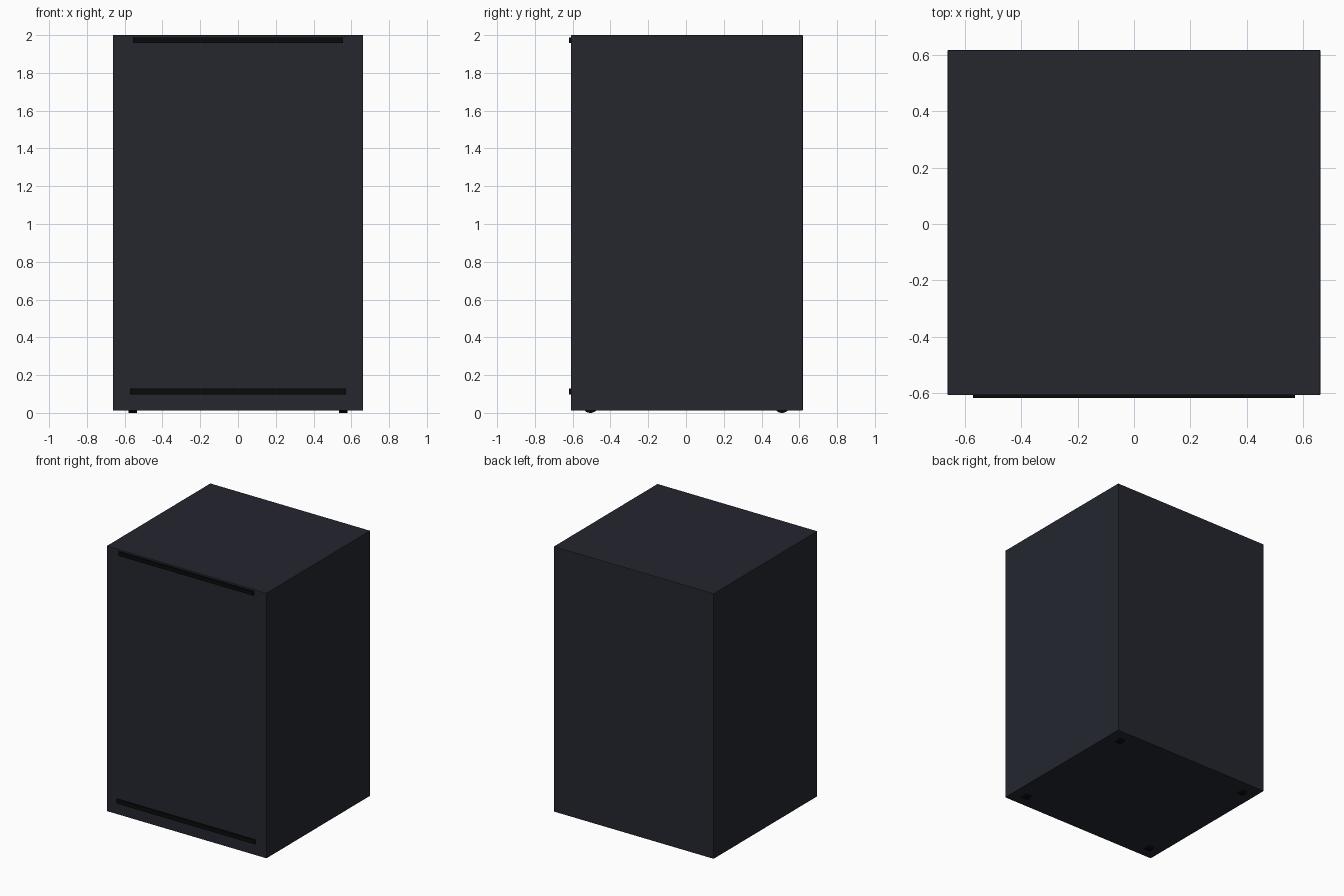
import bpy
import math

if "Cube" in bpy.data.objects:
    bpy.data.objects.remove(bpy.data.objects["Cube"])


def material(name, rgb):
    m = bpy.data.materials.new(name)
    m.diffuse_color = (*rgb, 1)
    m.use_nodes = True
    m.node_tree.nodes["Principled BSDF"].inputs["Base Color"].default_value = m.diffuse_color
    return m


shell = material("dark_shell", (0.018, 0.02, 0.028))
black = material("black_trim", (0.003, 0.003, 0.003))


def box(name, lo, hi, mat, bevel=0.0):
    bpy.ops.mesh.primitive_cube_add(size=1, location=[(a + b) / 2 for a, b in zip(lo, hi)])
    o = bpy.context.object
    o.name = name
    o.scale = [b - a for a, b in zip(lo, hi)]
    bpy.ops.object.transform_apply(location=False, rotation=False, scale=True)
    o.data.materials.append(mat)
    if bevel:
        mod = o.modifiers.new("edge", "BEVEL")
        mod.width = bevel
        mod.segments = 2
    return o


# Closed cabinet with finely eased edges
box("cabinet", (-0.6625, -0.6085, 0.013), (0.6625, 0.6185, 2.0), shell, 0.003)

# Raised dark strips across the front
box("upper_front_strip", (-0.557, -0.6185, 1.957), (0.557, -0.6, 1.987), black)
box("lower_front_strip", (-0.572, -0.6185, 0.098), (0.572, -0.6, 0.13), black)

# Four rollers, mostly recessed into the base
r = 0.045
for sx, side in ((-1, "left"), (1, "right")):
    for y, end in ((-0.506, "front"), (0.508, "back")):
        bpy.ops.mesh.primitive_cylinder_add(
            vertices=32, radius=r, depth=0.044,
            location=(sx * 0.558, y, r), rotation=(0, math.pi / 2, 0))
        roller = bpy.context.object
        roller.name = f"{end}_{side}_roller"
        roller.data.materials.append(black)
        bpy.ops.object.shade_smooth_by_angle()
